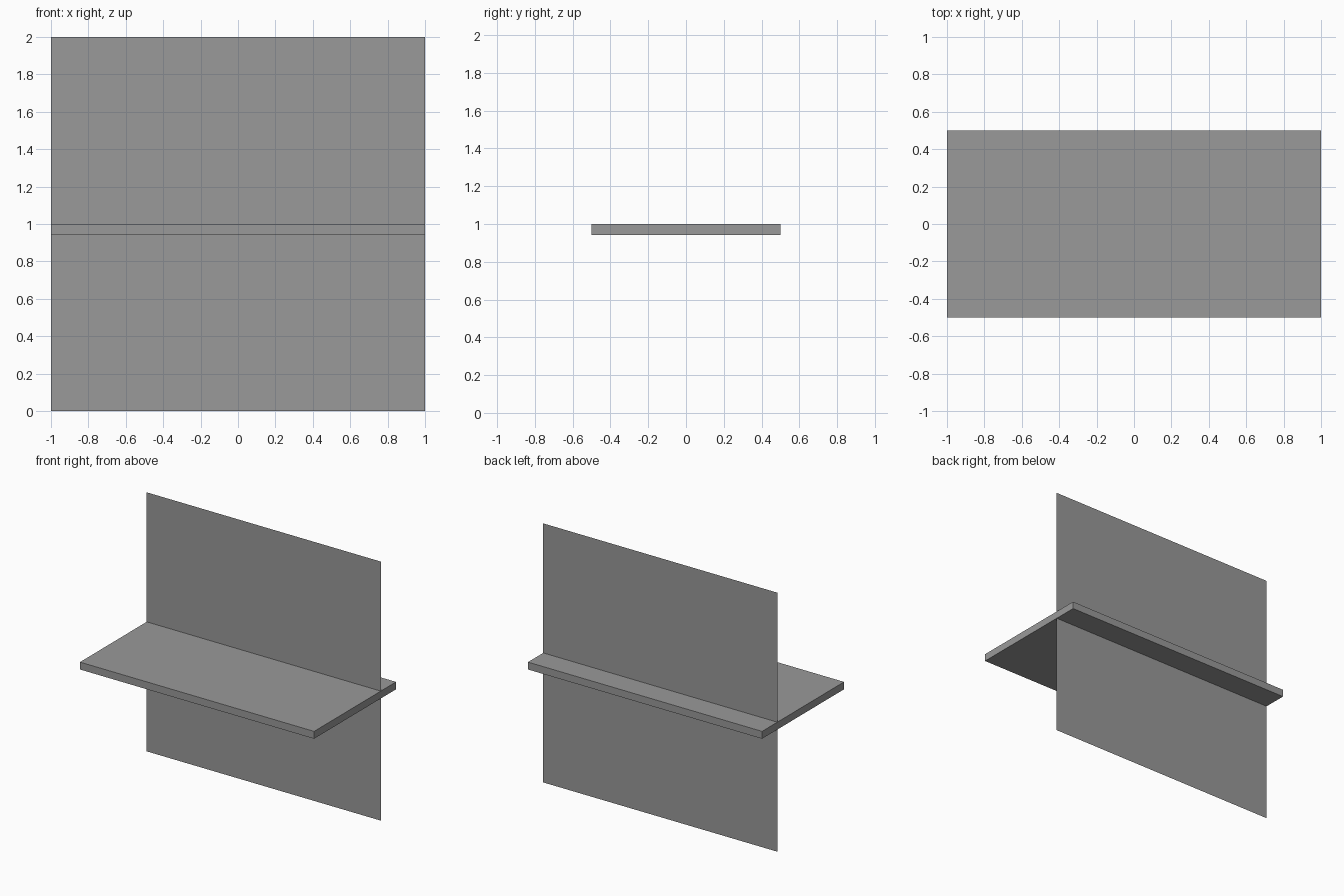
import bpy

# Remove the default object
cube = bpy.data.objects.get("Cube")
if cube:
    bpy.data.objects.remove(cube, do_unlink=True)

WIDTH, DEPTH, THICKNESS = 2.0, 1.0, 0.057
PANEL_HEIGHT, PANEL_Y, BOARD_TOP = 2.0, 0.314, 1.0

# Single plain grey
grey = bpy.data.materials.new("plain_grey")
grey.use_nodes = True
colour = (0.32, 0.32, 0.32, 1.0)
grey.diffuse_color = colour
grey.node_tree.nodes["Principled BSDF"].inputs["Base Color"].default_value = colour


def finish(name, scale):
    obj = bpy.context.object
    obj.name = name
    obj.scale = scale
    bpy.ops.object.transform_apply(location=False, rotation=False, scale=True)
    obj.data.materials.append(grey)
    return obj


# Horizontal board
bpy.ops.mesh.primitive_cube_add(size=1, location=(0, 0, BOARD_TOP - THICKNESS / 2))
finish("shelf_board", (WIDTH, DEPTH, THICKNESS))

# Upright sheet with no thickness, crossing the board towards its back edge
bpy.ops.mesh.primitive_plane_add(size=1, location=(0, PANEL_Y, PANEL_HEIGHT / 2))
panel = finish("upright_panel", (WIDTH, PANEL_HEIGHT, 1))
panel.rotation_euler.x = 1.5708
